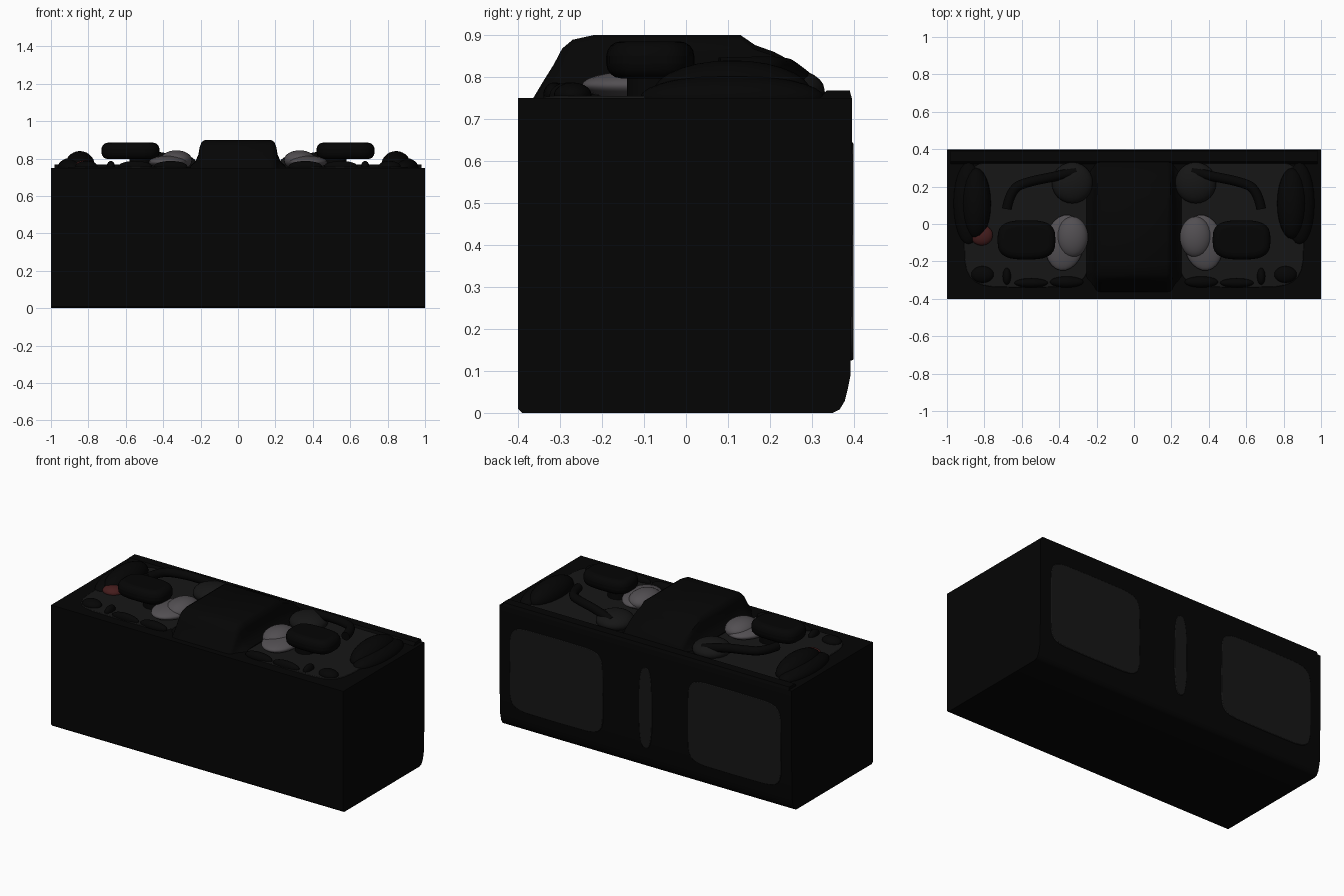
import bpy, bmesh, math
from mathutils import Vector

if "Cube" in bpy.data.objects:
    bpy.data.objects.remove(bpy.data.objects["Cube"])


def material(name, r, g, b):
    m = bpy.data.materials.new(name)
    m.diffuse_color = (r, g, b, 1)
    m.use_nodes = True
    m.node_tree.nodes["Principled BSDF"].inputs["Base Color"].default_value = m.diffuse_color
    return m


BLACK = material("black", .0015, .0015, .0015)
CHARCOAL = material("charcoal", .008, .008, .008)
GREY = material("grey", .085, .078, .085)
RED = material("dark_red", .06, .012, .012)


def finish(ob, mat, bevel=0, segments=3):
    ob.data.materials.append(mat)
    if bevel:
        mod = ob.modifiers.new("soft_edges", 'BEVEL')
        mod.width, mod.segments = bevel, segments
        mod.limit_method = 'ANGLE'
        mod.angle_limit = math.radians(50)
    bpy.ops.object.select_all(action='DESELECT')
    ob.select_set(True)
    bpy.context.view_layer.objects.active = ob
    bpy.ops.object.shade_smooth_by_angle(angle=math.radians(40))
    return ob


def prism(name, pts, lo, hi, axis, mat, bevel=0, segments=3):
    """Extrude an outline along x (pts are y,z), y (x,z) or z (x,y)."""
    def place(p, t):
        return {'x': (t, p[0], p[1]), 'y': (p[0], t, p[1]), 'z': (p[0], p[1], t)}[axis]
    bm = bmesh.new()
    face = bm.faces.new([bm.verts.new(place(p, lo)) for p in pts])
    ext = bmesh.ops.extrude_face_region(bm, geom=[face])
    delta = Vector(place((0, 0), hi - lo))
    bmesh.ops.translate(bm, vec=delta, verts=[v for v in ext['geom'] if isinstance(v, bmesh.types.BMVert)])
    bmesh.ops.recalc_face_normals(bm, faces=bm.faces)
    me = bpy.data.meshes.new(name)
    bm.to_mesh(me)
    bm.free()
    ob = bpy.data.objects.new(name, me)
    bpy.context.collection.objects.link(ob)
    return finish(ob, mat, bevel, segments)


def oval(cx, cy, rx, ry, power=2.0, n=28):
    out = []
    for i in range(n):
        a = 2 * math.pi * i / n
        c, s = math.cos(a), math.sin(a)
        out.append((cx + rx * math.copysign(abs(c) ** (2 / power), c),
                    cy + ry * math.copysign(abs(s) ** (2 / power), s)))
    return out


def bump(name, loc, size, mat, rot=0):
    bpy.ops.mesh.primitive_uv_sphere_add(segments=24, ring_count=14, location=loc, rotation=(0, 0, rot))
    ob = bpy.context.object
    ob.name = name
    ob.scale = size
    return finish(ob, mat)


def tube(name, pts, radius, mat):
    cu = bpy.data.curves.new(name, 'CURVE')
    cu.dimensions = '3D'
    cu.bevel_depth, cu.bevel_resolution, cu.use_fill_caps = radius, 3, True
    sp = cu.splines.new('NURBS')
    sp.points.add(len(pts) - 1)
    for p, co in zip(sp.points, pts):
        p.co = (*co, 1)
    sp.use_endpoint_u, sp.order_u = True, 3
    ob = bpy.data.objects.new(name, cu)
    bpy.context.collection.objects.link(ob)
    cu.materials.append(mat)


# Cabinet, with a rounded lower back edge
prism("cabinet", [(-.40, .01), (-.39, 0), (.35, 0), (.366, .008), (.378, .028), (.385, .055), (.392, .09),
                  (.397, .5), (.395, .75), (-.40, .75)], -1, 1, 'x', BLACK)
# Low rim along the back
prism("back_rim", [(.32, .75), (.335, .768), (.39, .768), (.395, .75)], -.98, .98, 'x', BLACK)

# Mixer hump in the centre: stepped widths give rounded shoulders
HUMP = [(-.37, .74), (-.34, .79), (-.315, .83), (-.295, .868), (-.27, .889), (-.22, .90), (.13, .90),
        (.165, .876), (.21, .86), (.27, .828), (.32, .785), (.345, .74)]
me = bpy.data.meshes.new("mixer")
bm = bmesh.new()
rows = []
for x, drop in ((-.255, .14), (-.228, .115), (-.212, .08), (-.205, .04), (-.195, .012), (-.175, 0),
                (.175, 0), (.195, .012), (.205, .04), (.212, .08), (.228, .115), (.255, .14)):
    rows.append([bm.verts.new((x, y * (1 - drop * .8), max(.735, z - drop * (z - .735) / .165)))
                 for y, z in HUMP])
for a, b in zip(rows, rows[1:]):
    for i in range(len(HUMP)):
        j = (i + 1) % len(HUMP)
        bm.faces.new((a[i], a[j], b[j], b[i]))
bm.faces.new(rows[0])
bm.faces.new(rows[-1])
bmesh.ops.recalc_face_normals(bm, faces=bm.faces)
bm.to_mesh(me)
bm.free()
mixer = bpy.data.objects.new("mixer", me)
bpy.context.collection.objects.link(mixer)
finish(mixer, BLACK)

for s, side in ((-1, "left"), (1, "right")):
    # Deck floor
    prism(side + "_deck_floor", oval(s * .57, 0, .34, .34, 5), .745, .755, 'z', CHARCOAL, .004, 2)
    # Floating platter and its neck
    prism(side + "_platter", oval(s * .575, -.085, .155, .105, 3), .797, .885, 'z', BLACK, .035, 4)
    prism(side + "_neck", oval(s * .52, -.08, .06, .06), .75, .82, 'z', BLACK)
    # Pale pad beside the mixer
    bump(side + "_pad", (s * .37, -.10, .78), (.105, .15, .036), GREY, s * .15)
    bump(side + "_pad_rise", (s * .33, -.07, .79), (.085, .11, .054), GREY)
    # Outer ridge
    bump(side + "_ridge", (s * .845, .11, .76), (.08, .19, .08), BLACK)
    bump(side + "_ridge_foot", (s * .885, .11, .75), (.08, .22, .055), BLACK)
    # Curved arm at the back with its mount
    tube(side + "_arm", [(s * .68, .08, .822), (s * .66, .19, .825), (s * .55, .23, .822),
                         (s * .44, .25, .815), (s * .31, .28, .79)], .026, BLACK)
    bump(side + "_arm_mount", (s * .33, .22, .77), (.11, .11, .055), CHARCOAL)
    # Small controls along the front
    for i, (x, y, rx, ry) in enumerate([(.81, -.27, .06, .045), (.68, -.28, .022, .045),
                                        (.55, -.315, .09, .025), (.36, -.31, .09, .03)]):
        bump(f"{side}_control_{i}", (s * x, y, .757), (rx, ry, .03), BLACK)
    # Back panel
    prism(side + "_back_panel", oval(s * .61, .385, .32, .26, 7), .38, .399, 'y', CHARCOAL, .004, 2)

# Narrow strip in the middle of the back
prism("back_strip", oval(0, .38, .045, .25, 3), .38, .399, 'y', CHARCOAL, .004, 2)
# Red indicator on the left deck
bump("red_indicator", (-.815, -.06, .76), (.06, .055, .03), RED)
